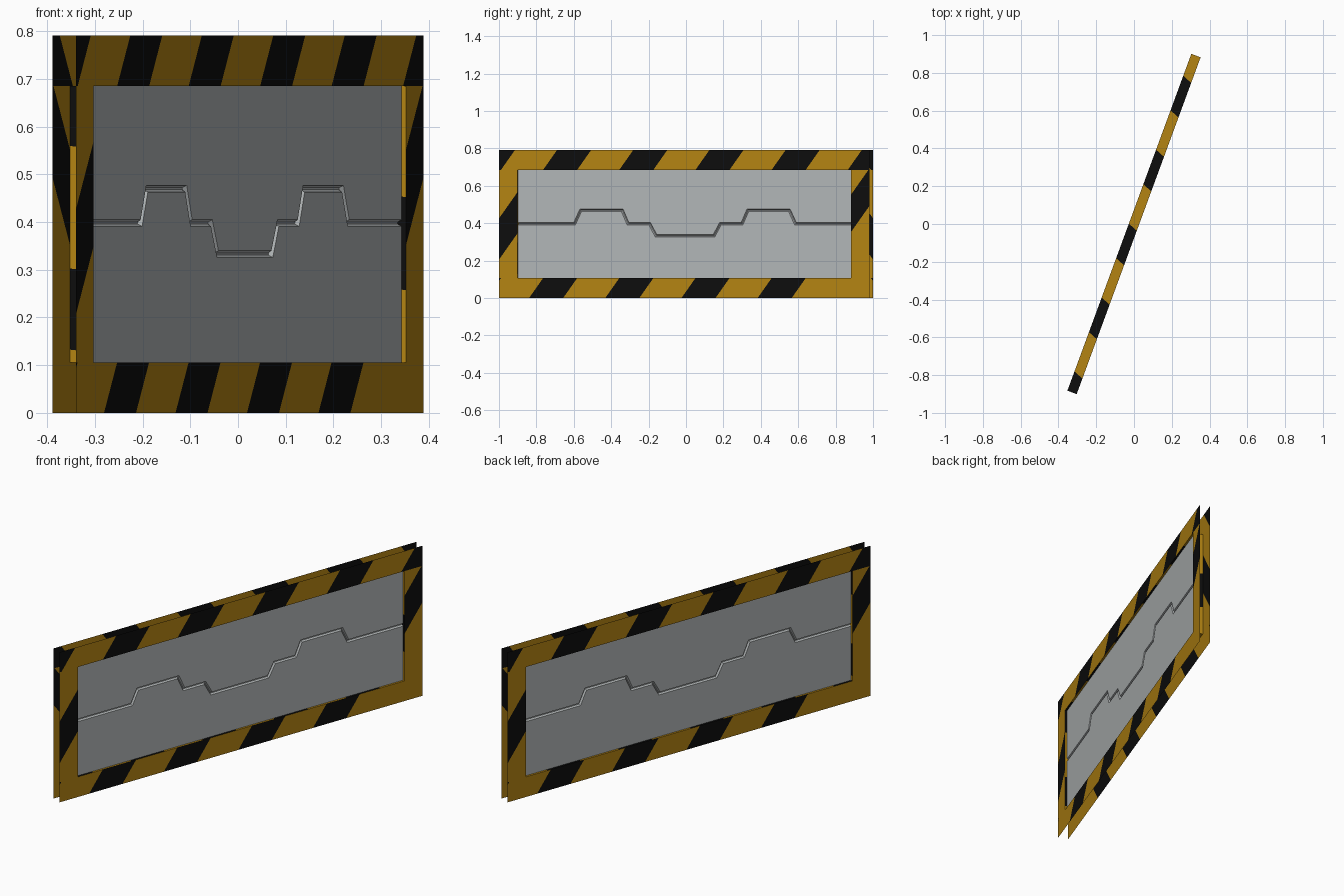
import bpy, bmesh, math
from mathutils import Vector, Matrix

if "Cube" in bpy.data.objects:
    bpy.data.objects.remove(bpy.data.objects["Cube"])


def material(name, rgb):
    m = bpy.data.materials.new(name)
    m.use_nodes = True
    m.diffuse_color = (*rgb, 1)
    bsdf = m.node_tree.nodes["Principled BSDF"]
    bsdf.inputs["Base Color"].default_value = (*rgb, 1)
    bsdf.inputs["Roughness"].default_value = 0.7
    return m


GOLD = material("hazard yellow", (0.456, 0.23, 0.006))
BLACK = material("hazard black", (0.004, 0.004, 0.004))
STEEL = material("door grey", (0.445, 0.468, 0.474))

HALF, HEIGHT, BORDER, THICK = 1.056, 0.791, 0.106, 0.0524
IN, LOW, TOP = HALF - BORDER, BORDER, HEIGHT - BORDER
FRONT = -THICK / 2
TURN = Matrix.Rotation(math.radians(69.8), 4, 'Z')
HALF_TURN = Matrix.Rotation(math.pi, 4, 'Z')


def finish(name, bm, mats, spin=Matrix.Identity(4)):
    mesh = bpy.data.meshes.new(name)
    bm.to_mesh(mesh)
    bm.free()
    for m in mats:
        mesh.materials.append(m)
    ob = bpy.data.objects.new(name, mesh)
    ob.matrix_world = TURN @ spin
    bpy.context.collection.objects.link(ob)
    return ob


def striped(target, a0, a1, b0, b1, place, slope, start, width, period):
    """Rectangle cut along slanted stripe edges, then placed in space."""
    bm = bmesh.new()
    bm.faces.new([bm.verts.new((a, b, 0)) for a, b in
                  ((a0, b0), (a1, b0), (a1, b1), (a0, b1))])
    for k in range(-8, 9):
        for edge in (start, start + width):
            bmesh.ops.bisect_plane(
                bm, geom=bm.verts[:] + bm.edges[:] + bm.faces[:],
                plane_co=(edge + k * period, 0, 0), plane_no=(1, -slope, 0))
    for f in bm.faces:
        c = f.calc_center_median()
        f.material_index = int((c.x - slope * c.y - start) % period < width)
    for v in bm.verts:
        v.co = place(v.co.x, v.co.y)
    mesh = bpy.data.meshes.new("piece")
    bm.to_mesh(mesh)
    bm.free()
    target.from_mesh(mesh)
    bpy.data.meshes.remove(mesh)


def on_face(a, b):
    return Vector((a, FRONT, b))


# Striped border plates, one on each side
def border_plate(name, spin):
    bm = bmesh.new()
    main = (on_face, 0.75, -1.3185, 0.194, 0.434)
    corner = 0.84
    striped(bm, -HALF, HALF, TOP, HEIGHT, *main)
    striped(bm, -HALF, corner, 0, LOW, *main)
    striped(bm, corner, HALF, 0, LOW, on_face, 0.75, 3, 0.1, 9)
    striped(bm, -HALF, -IN, LOW, TOP, on_face, 0.75, -1.375, 0.165, 9)
    striped(bm, IN, HALF, LOW, TOP, on_face, 0.75, 0.535, 0.15, 9)
    finish(name, bm, (GOLD, BLACK), spin)


# Walls lining the opening between the two plates
def opening_walls():
    bm = bmesh.new()
    for z in (LOW, TOP):
        striped(bm, -IN, IN, FRONT, -FRONT,
                lambda a, b, z=z: Vector((a, b, z)), 0.4, -0.63, 0.195, 0.417)
    for x, start, width in ((-IN, 0.13, 0.17), (IN, 0.26, 0.195)):
        striped(bm, LOW, TOP, FRONT, -FRONT,
                lambda a, b, x=x: Vector((x, b, a)), 0.1, start, width, 0.427)
    finish("opening_walls", bm, (GOLD, BLACK))


# Door leaves with a bevelled zigzag seam
def seam_path():
    half = [(0.165, 0.333), (0.202, 0.398), (0.325, 0.398), (0.358, 0.470),
            (0.594, 0.470), (0.629, 0.398), (IN, 0.398)]
    return [Vector((-x, z)) for x, z in reversed(half)] + [Vector(p) for p in half]


def offset(path, dist):
    out = []
    for i, p in enumerate(path):
        before = (p - path[i - 1]).normalized() if i else Vector((1, 0))
        after = (path[i + 1] - p).normalized() if i + 1 < len(path) else Vector((1, 0))
        n0, n1 = Vector((-before.y, before.x)), Vector((-after.y, after.x))
        out.append(p + (n0 + n1) * dist / (1 + n0.dot(n1)))
    return out


def door_face(name, spin):
    path, depth, face = seam_path(), 0.009, -0.0155
    rows = [([Vector((p.x, LOW)) for p in path], face),
            (offset(path, -0.007), face),
            (offset(path, -0.002), face + depth),
            (offset(path, 0.002), face + depth),
            (offset(path, 0.007), face),
            ([Vector((p.x, TOP)) for p in path], face)]
    bm = bmesh.new()
    grid = [[bm.verts.new((p.x, y, p.y)) for p in row] for row, y in rows]
    for lower, upper in zip(grid, grid[1:]):
        for i in range(len(path) - 1):
            bm.faces.new((lower[i], lower[i + 1], upper[i + 1], upper[i]))
    finish(name, bm, (STEEL,), spin)


for side, spin in (("front", Matrix.Identity(4)), ("back", HALF_TURN)):
    border_plate(side + "_border", spin)
    door_face(side + "_door", spin)
opening_walls()
